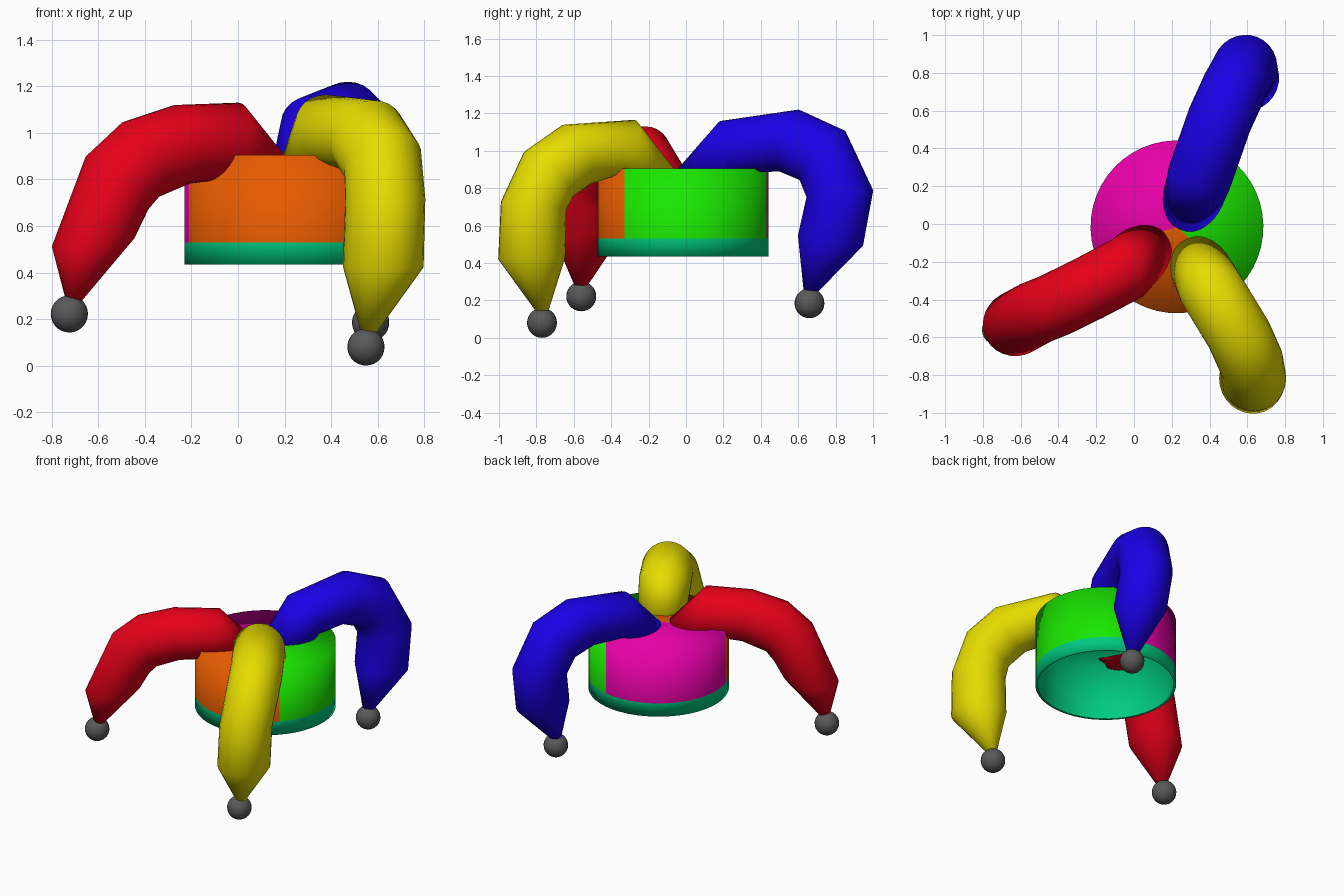
import bpy, bmesh, math
from mathutils import Vector

if "Cube" in bpy.data.objects:
    bpy.data.objects.remove(bpy.data.objects["Cube"], do_unlink=True)


def material(name, rgb):
    m = bpy.data.materials.new(name)
    m.use_nodes = True
    m.diffuse_color = (*rgb, 1)
    bsdf = m.node_tree.nodes["Principled BSDF"]
    bsdf.inputs["Base Color"].default_value = (*rgb, 1)
    bsdf.inputs["Roughness"].default_value = 0.6
    return m


RED = material("red", (0.8, 0.0, 0.01))
YELLOW = material("yellow", (0.8, 0.72, 0.0))
BLUE = material("blue", (0.01, 0.0, 0.8))
ORANGE = material("orange", (0.8, 0.105, 0.0))
GREEN = material("green", (0.01, 0.8, 0.0))
MAGENTA = material("magenta", (0.8, 0.0, 0.39))
TEAL = material("teal", (0.0, 0.6, 0.22))
GREY = material("grey", (0.1, 0.1, 0.1))


def finish(name, bm, mats):
    """Turn a bmesh into a smooth object with the given materials."""
    bmesh.ops.recalc_face_normals(bm, faces=bm.faces)
    for f in bm.faces:
        f.smooth = True
    me = bpy.data.meshes.new(name)
    bm.to_mesh(me)
    bm.free()
    for m in mats:
        me.materials.append(m)
    ob = bpy.data.objects.new(name, me)
    bpy.context.collection.objects.link(ob)


def loft(rings, start=None, end=None):
    """Skin a row of point rings; start and end close it with a fan."""
    bm = bmesh.new()
    rows = [[bm.verts.new(p) for p in ring] for ring in rings]
    n = len(rows[0])
    for a, b in zip(rows, rows[1:]):
        for i in range(n):
            j = (i + 1) % n
            bm.faces.new((a[i], a[j], b[j], b[i]))
    for row, tip in ((rows[0], start), (rows[-1], end)):
        if tip is not None:
            v = bm.verts.new(tip)
            for i in range(n):
                bm.faces.new((row[i], row[(i + 1) % n], v))
    return bm


# Cap: crown in three coloured sectors, over a band with a hollow lining
CX, CY, R, SEG = 0.2275, -0.015, 0.4575, 48
TURN = math.radians(-43.5)


def circle(r, z):
    angles = [TURN + math.tau * i / SEG for i in range(SEG)]
    return [(CX + r * math.cos(a), CY + r * math.sin(a), z) for a in angles]


bm = loft([circle(R, 0.53), circle(R, 0.905)], end=(CX, CY, 0.905))
for f in bm.faces:
    c = f.calc_center_median()
    angle = (math.atan2(c.y - CY, c.x - CX) - TURN) % math.tau
    f.material_index = int(angle / (math.tau / 3))
finish("crown", bm, [GREEN, MAGENTA, ORANGE])

finish("band", loft([circle(R, 0.53), circle(R, 0.435), circle(R - 0.015, 0.435)]), [TEAL])
finish("lining", loft([circle(R - 0.015, 0.435), circle(R - 0.015, 0.82)],
                      end=(CX, CY, 0.82)), [TEAL])
# the lining is seen from its inner side
bpy.data.objects["lining"].data.flip_normals()


# Drooping points: each follows an upright plane through two plan points.
# Each ring: outer edge and inner edge (plan coordinate, height), sideways shift.
def droop(name, mat, p, q, axis, pairs, tip, ball):
    p, q = Vector((*p, 0)), Vector((*q, 0))
    run = q - p
    side = Vector((-run.y, run.x, 0)).normalized()
    turns = [math.tau * i / 28 for i in range(28)]

    def place(t, z, shift):
        v = p + run * ((t - p[axis]) / run[axis])
        v[1 - axis] += shift
        v.z = z
        return v

    rings = []
    for k, (to, zo, ti, zi, shift) in enumerate(pairs):
        out, inn = place(to, zo, shift), place(ti, zi, shift)
        mid, half = (out + inn) / 2, (out - inn) / 2
        width = 0.155 if k == 0 else 0.172
        rings.append([mid + half * math.cos(a) + side * width * math.sin(a)
                      for a in turns])
    # narrow end just above the ball
    end = place(*tip)
    rings.append([end + 0.035 * (run.normalized() * math.cos(a) + side * math.sin(a))
                  for a in turns])
    start = sum(rings[0], Vector()) / len(turns)
    finish(name, loft(rings, start, end), [mat])

    bm = bmesh.new()
    bmesh.ops.create_uvsphere(bm, u_segments=24, v_segments=14, radius=0.08)
    bmesh.ops.translate(bm, verts=bm.verts, vec=ball)
    finish(name + "_ball", bm, [GREY])


droop("right_point", RED, (0.1, -0.12), (-0.63, -0.52), 0, [
    (0.18, 0.91, -0.07, 0.79, 0), (0.0, 1.13, -0.07, 0.8, -0.04),
    (-0.27, 1.12, -0.22, 0.78, -0.035), (-0.48, 1.05, -0.36, 0.72, -0.025),
    (-0.63, 0.91, -0.41, 0.66, -0.01), (-0.78, 0.51, -0.465, 0.55, -0.01),
], (-0.705, 0.28, 0), (-0.725, -0.56, 0.222))

droop("front_point", YELLOW, (0.36, -0.26), (0.61, -0.82), 1, [
    (-0.08, 0.91, -0.32, 0.78, 0), (-0.28, 1.165, -0.4, 0.86, 0.01),
    (-0.65, 1.14, -0.52, 0.82, 0.05), (-0.85, 1.0, -0.62, 0.75, 0.05),
    (-0.975, 0.73, -0.655, 0.68, 0.025), (-0.99, 0.42, -0.66, 0.43, 0.012),
], (-0.77, 0.145, -0.025), (0.55, -0.77, 0.08))

droop("back_point", BLUE, (0.31, 0.13), (0.585, 0.82), 1, [
    (-0.03, 0.91, 0.25, 0.79, 0), (0.19, 1.16, 0.3, 0.88, -0.01),
    (0.6, 1.22, 0.5, 0.89, -0.025), (0.84, 1.11, 0.62, 0.84, -0.015),
    (0.99, 0.79, 0.655, 0.75, 0), (0.935, 0.49, 0.61, 0.55, 0.03),
], (0.665, 0.24, 0.045), (0.57, 0.66, 0.185))
